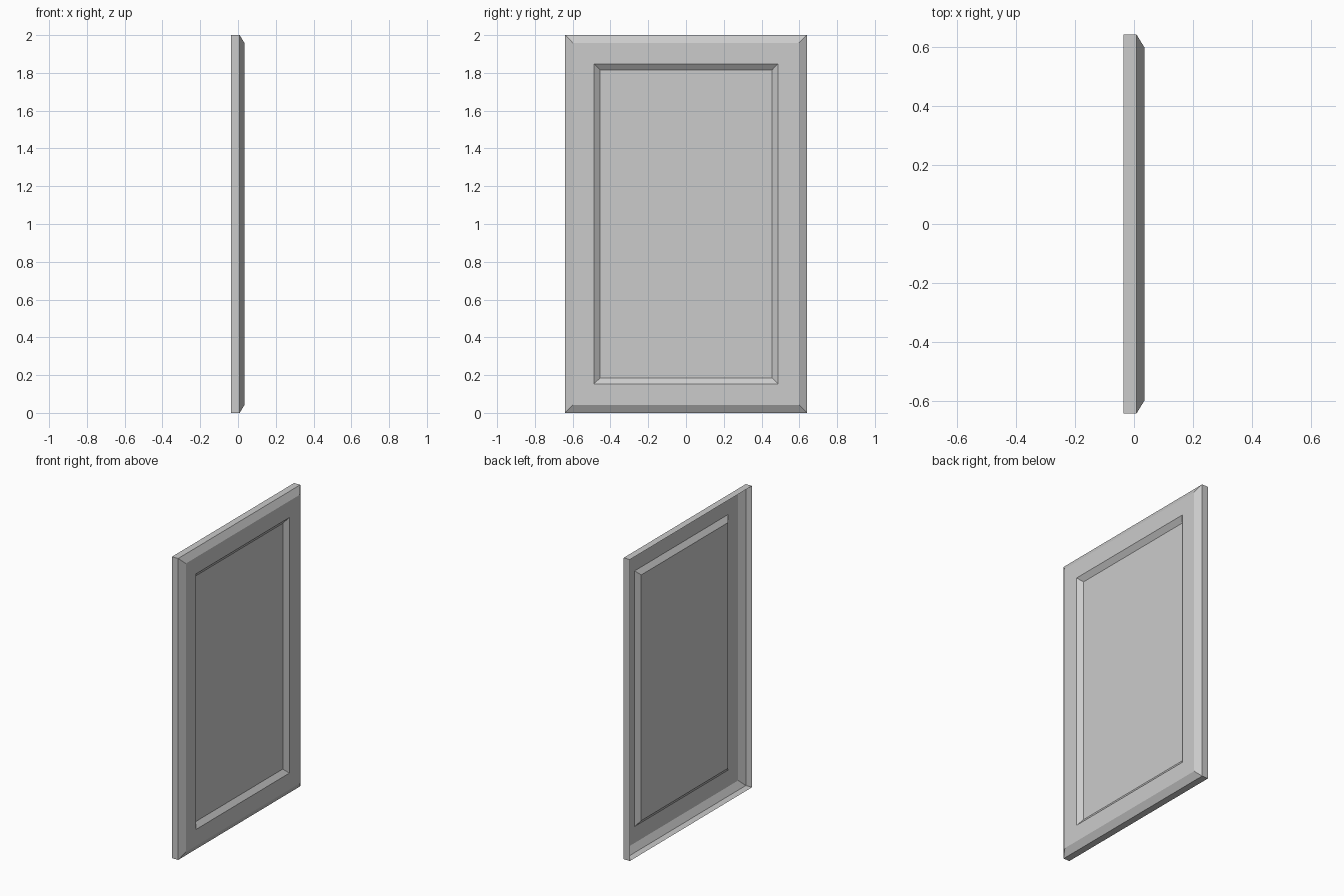
import bpy, bmesh

if "Cube" in bpy.data.objects:
    bpy.data.objects.remove(bpy.data.objects["Cube"])

HALF_W, HALF_H, MID_Z = 0.64, 1.0, 1.0

# Section from the open back rim to the recessed floor: (x, inset from outer edge)
PROFILE = [
    (-0.036, 0.0),    # back rim
    (0.009, 0.0),     # side wall
    (0.035, 0.043),   # outer chamfer
    (0.035, 0.152),   # flat frame
    (0.010, 0.185),   # sloped recess wall
]


def ring(bm, x, inset):
    """Rectangular loop of vertices facing +x."""
    w, h = HALF_W - inset, HALF_H - inset
    return [bm.verts.new((x, sy * w, MID_Z + sz * h))
            for sy, sz in ((-1, -1), (1, -1), (1, 1), (-1, 1))]


# Pressed door panel: a thin shell, open at the back
bm = bmesh.new()
rings = [ring(bm, x, inset) for x, inset in PROFILE]
for a, b in zip(rings, rings[1:]):
    for i in range(4):
        j = (i + 1) % 4
        bm.faces.new((a[i], a[j], b[j], b[i]))
bm.faces.new(rings[-1])  # recessed floor

mesh = bpy.data.meshes.new("door_panel")
bm.to_mesh(mesh)
bm.free()
panel = bpy.data.objects.new("door_panel", mesh)
bpy.context.collection.objects.link(panel)
